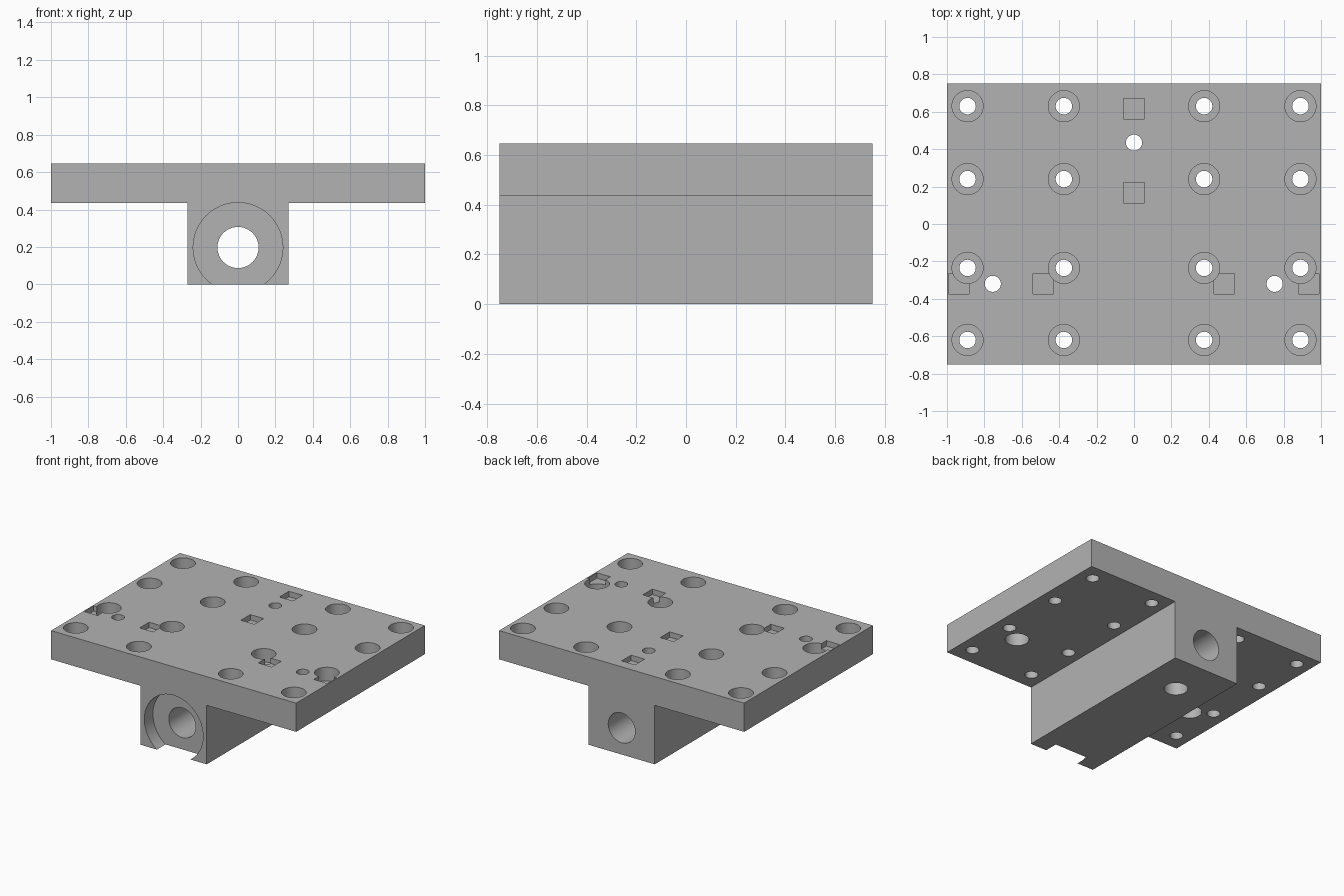
import bpy, bmesh, math
from mathutils import Matrix, Vector

if "Cube" in bpy.data.objects:
    bpy.data.objects.remove(bpy.data.objects["Cube"], do_unlink=True)

TOP, UNDER = 0.647, 0.435      # plate faces
HALF_Y, STEM = 0.75, 0.27      # half depth, half stem width
BORE_Z = 0.197

grey = bpy.data.materials.new("machined grey")
grey.use_nodes = True
grey.diffuse_color = (0.45, 0.45, 0.45, 1)
grey.node_tree.nodes["Principled BSDF"].inputs["Base Color"].default_value = grey.diffuse_color


def to_object(bm, name):
    bmesh.ops.recalc_face_normals(bm, faces=bm.faces)
    mesh = bpy.data.meshes.new(name)
    bm.to_mesh(mesh)
    bm.free()
    obj = bpy.data.objects.new(name, mesh)
    bpy.context.collection.objects.link(obj)
    mesh.materials.append(grey)
    return obj


def add_cylinder(bm, start, end, radius):
    start, end = Vector(start), Vector(end)
    axis = end - start
    turn = axis.to_track_quat('Z', 'Y').to_matrix().to_4x4()
    bmesh.ops.create_cone(bm, cap_ends=True, segments=48, radius1=radius, radius2=radius,
                          depth=axis.length, matrix=Matrix.Translation((start + end) / 2) @ turn)


def cut(body, bm, name):
    cutter = to_object(bm, name)
    cutter.hide_render = True
    mod = body.modifiers.new(name, 'BOOLEAN')
    mod.operation, mod.solver, mod.object = 'DIFFERENCE', 'EXACT', cutter
    bpy.context.view_layer.objects.active = body
    bpy.ops.object.modifier_apply(modifier=name)
    bpy.data.objects.remove(cutter, do_unlink=True)


def drill(body, name, spots, low, high, radius):
    bm = bmesh.new()
    for x, y in spots:
        add_cylinder(bm, (x, y, low), (x, y, high), radius)
    cut(body, bm, name)


# T-shaped carriage: wide plate on a narrow stem
bm = bmesh.new()
right = [(STEM, 0), (STEM, UNDER), (1, UNDER), (1, TOP)]
profile = right + [(-x, z) for x, z in reversed(right)]
face = bm.faces.new([bm.verts.new((x, -HALF_Y, z)) for x, z in profile])
grown = bmesh.ops.extrude_face_region(bm, geom=[face])["geom"]
bmesh.ops.translate(bm, vec=(0, 2 * HALF_Y, 0),
                    verts=[g for g in grown if isinstance(g, bmesh.types.BMVert)])
body = to_object(bm, "mounting_carriage")

# Lengthwise bore and the wide recess at its front end
for name, end, radius in (("bore", 1, 0.11), ("front_recess", -HALF_Y + 0.1, 0.24)):
    bm = bmesh.new()
    add_cylinder(bm, (0, -1, BORE_Z), (0, end, BORE_Z), radius)
    cut(body, bm, name)

# Counterbored bolt holes
bolts = [(x, y) for x in (-0.89, -0.375, 0.375, 0.89) for y in (-0.62, -0.235, 0.24, 0.63)]
drill(body, "bolt_hole", bolts, -0.1, 0.8, 0.044)
drill(body, "counterbore", bolts, TOP - 0.1, 0.8, 0.083)

# Three adjuster holes, widened from below
adjusters = [(0, 0.435), (-0.755, -0.32), (0.752, -0.32)]
drill(body, "adjuster_hole", adjusters, -0.1, 0.8, 0.043)
drill(body, "adjuster_recess", adjusters, -0.1, UNDER + 0.1, 0.08)

# Shallow square pockets in the top
bm = bmesh.new()
for x, y in ((0, 0.617), (0, 0.167), (-0.938, -0.32), (-0.485, -0.32), (0.483, -0.32), (0.935, -0.32)):
    bmesh.ops.create_cube(bm, size=1, matrix=Matrix.Translation((x, y, TOP))
                          @ Matrix.Diagonal((0.11, 0.11, 0.08, 1)))
cut(body, bm, "square_pocket")

# Smooth hole walls, sharp edges
bpy.ops.object.select_all(action='DESELECT')
body.select_set(True)
bpy.context.view_layer.objects.active = body
bpy.ops.object.shade_smooth_by_angle(angle=math.radians(30))
